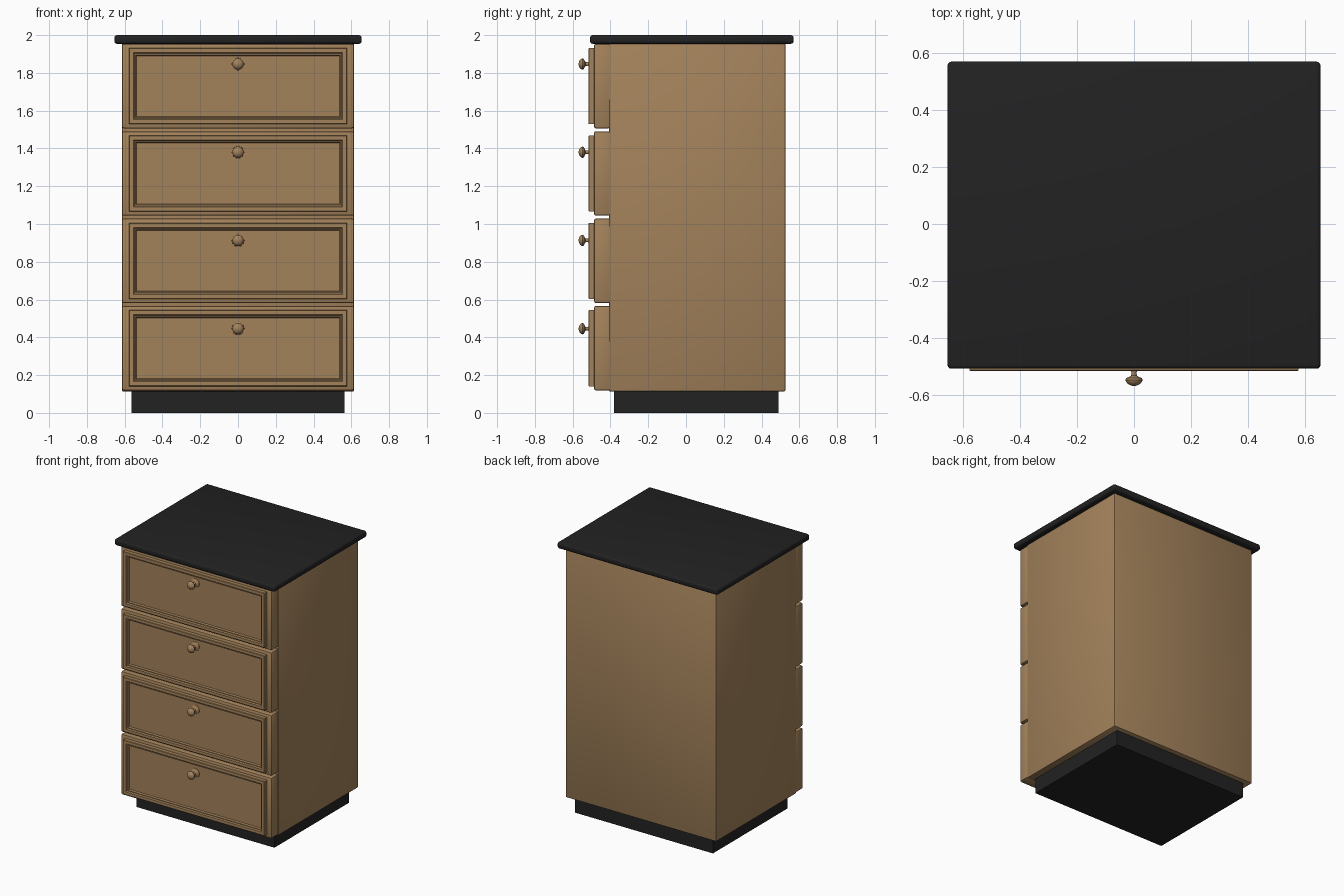
import bpy, bmesh, math

if "Cube" in bpy.data.objects:
    bpy.data.objects.remove(bpy.data.objects["Cube"])


def material(name, rgb):
    m = bpy.data.materials.new(name)
    m.diffuse_color = (*rgb, 1)
    m.use_nodes = True
    m.node_tree.nodes["Principled BSDF"].inputs["Base Color"].default_value = m.diffuse_color
    return m


wood = material("oak_brown", (0.37, 0.225, 0.105))
black = material("charcoal_black", (0.016, 0.016, 0.016))


def finish(bm, name, mat):
    bmesh.ops.recalc_face_normals(bm, faces=bm.faces)
    me = bpy.data.meshes.new(name)
    bm.to_mesh(me)
    bm.free()
    me.materials.append(mat)
    ob = bpy.data.objects.new(name, me)
    bpy.context.collection.objects.link(ob)
    bpy.context.view_layer.objects.active = ob
    ob.select_set(True)
    bpy.ops.object.shade_smooth_by_angle(angle=math.radians(35))
    ob.select_set(False)
    return ob


def box(name, lo, hi, mat, bevel=0, segments=2):
    bm = bmesh.new()
    bmesh.ops.create_cube(bm, size=1)
    for v in bm.verts:
        v.co = [(a + b) / 2 + c * (b - a) for a, b, c in zip(lo, hi, v.co)]
    if bevel:
        bmesh.ops.bevel(bm, geom=bm.edges[:], offset=bevel, segments=segments,
                        profile=0.5, affect='EDGES')
    return finish(bm, name, mat)


def panel(name, z0, z1):
    # framed front plate: rectangular rings stepping to a recessed field
    rings = [(0, -0.475), (0, -0.513), (0.003, -0.516), (0.024, -0.516),
             (0.030, -0.508), (0.036, -0.508), (0.041, -0.497)]
    bm = bmesh.new()
    prev = None
    for inset, y in rings:
        x, a, b = 0.578 - inset, z0 + inset, z1 - inset
        ring = [bm.verts.new(p) for p in
                ((-x, y, a), (x, y, a), (x, y, b), (-x, y, b))]
        if prev:
            for i in range(4):
                j = (i + 1) % 4
                bm.faces.new((prev[i], prev[j], ring[j], ring[i]))
        else:
            bm.faces.new(ring[::-1])
        prev = ring
    bm.faces.new(prev)
    return finish(bm, name, wood)


def knob(name, z, sides=24):
    # turned profile: (radius, y)
    profile = [(0.034, -0.494), (0.033, -0.499), (0.022, -0.504), (0.012, -0.511),
               (0.009, -0.522), (0.010, -0.532), (0.018, -0.537), (0.027, -0.541),
               (0.030, -0.547), (0.028, -0.554), (0.021, -0.562), (0.011, -0.567)]
    bm = bmesh.new()
    prev = None
    for r, y in profile:
        ring = []
        for i in range(sides):
            t = math.tau * i / sides
            ring.append(bm.verts.new((r * math.cos(t), y, z + r * math.sin(t))))
        if prev:
            for i in range(sides):
                j = (i + 1) % sides
                bm.faces.new((prev[i], prev[j], ring[j], ring[i]))
        else:
            bm.faces.new(ring[::-1])
        prev = ring
    tip = bm.verts.new((0, -0.569, z))
    for i in range(sides):
        bm.faces.new((prev[i], prev[(i + 1) % sides], tip))
    return finish(bm, name, wood)


# Carcass, plinth and worktop
box("cabinet_body", (-0.615, -0.408, 0.113), (0.615, 0.527, 1.96), wood, 0.008)
box("plinth", (-0.563, -0.38, 0), (0.563, 0.49, 0.12), black)
box("worktop", (-0.655, -0.508, 1.954), (0.655, 0.57, 2.0), black, 0.014, 3)

# Four identical drawers with framed panels and knobs
for n in range(4):
    z = 0.119 + n * 0.4625
    box(f"drawer_{n + 1}", (-0.614, -0.487, z), (0.614, -0.4, z + 0.447), wood, 0.010)
    panel(f"drawer_panel_{n + 1}", z + 0.022, z + 0.425)
    knob(f"drawer_knob_{n + 1}", 0.446 + n * 0.467)
